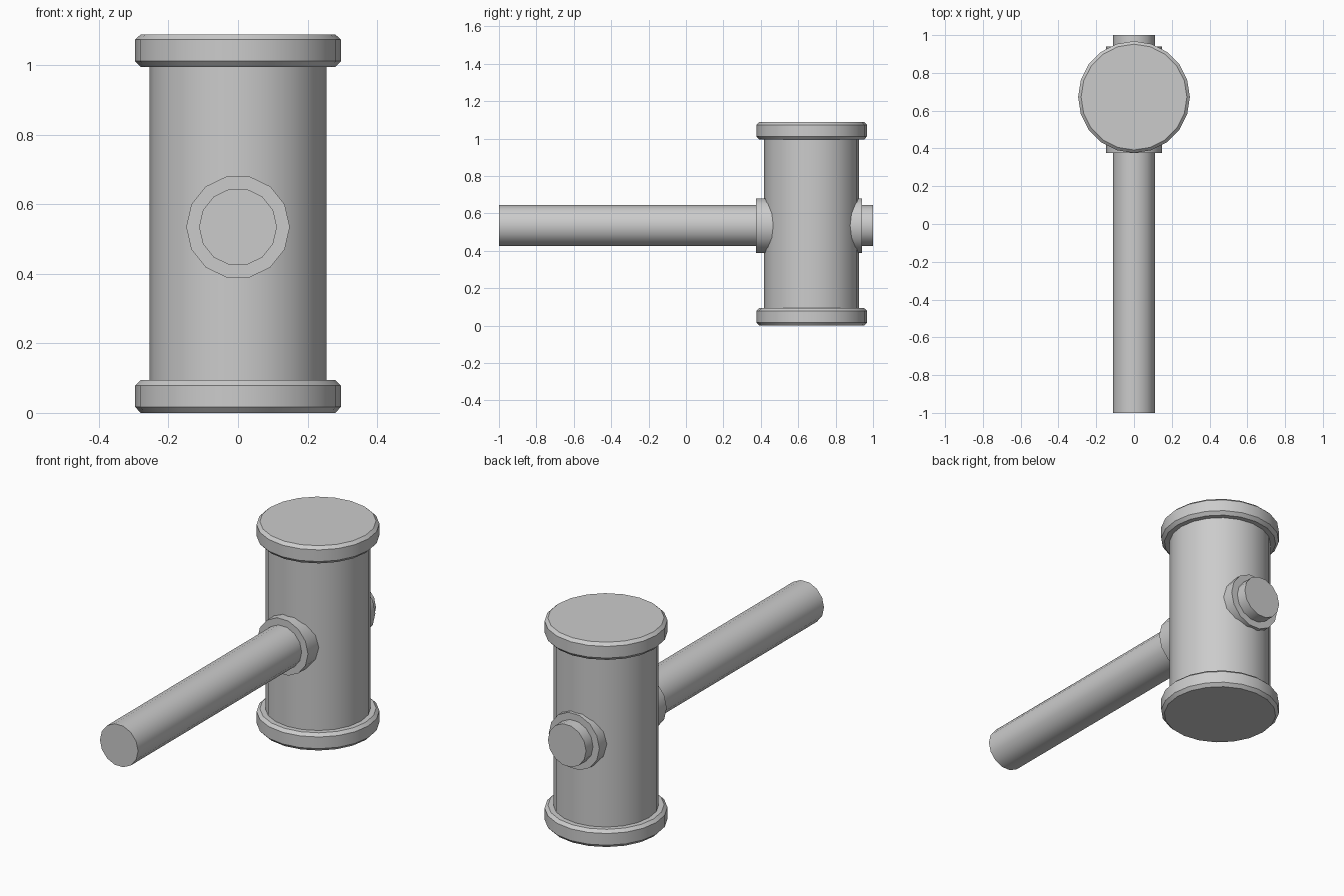
import bpy, math

if "Cube" in bpy.data.objects:
    bpy.data.objects.remove(bpy.data.objects["Cube"])

HEAD_Y = 0.672      # head axis position
HANDLE_Z = 0.535    # handle axis height


def lathe(name, profile, sides, location, along_y=False):
    """Closed turned solid from (radius, height) rings; first vertex on the x axis."""
    verts, faces = [], []
    for r, h in profile:
        for i in range(sides):
            a = 2 * math.pi * i / sides
            verts.append((r * math.cos(a), r * math.sin(a), h))
    for k in range(len(profile) - 1):
        for i in range(sides):
            j = (i + 1) % sides
            faces.append((k * sides + i, k * sides + j,
                          (k + 1) * sides + j, (k + 1) * sides + i))
    faces.append(tuple(reversed(range(sides))))
    faces.append(tuple(range((len(profile) - 1) * sides, len(profile) * sides)))
    if along_y:
        verts = [(x, h, -y) for x, y, h in verts]
    mesh = bpy.data.meshes.new(name)
    mesh.from_pydata(verts, [], faces)
    obj = bpy.data.objects.new(name, mesh)
    obj.location = location
    bpy.context.collection.objects.link(obj)
    bpy.ops.object.select_all(action='DESELECT')
    obj.select_set(True)
    bpy.context.view_layer.objects.active = obj
    bpy.ops.object.shade_smooth_by_angle(angle=math.radians(30))
    return obj


# Head barrel
lathe("head_barrel", [(0.254, 0.05), (0.254, 1.04)], 20, (0, HEAD_Y, 0))

# Chamfered striking rims at both ends of the head
for name, z in (("bottom_rim", 0.0), ("top_rim", 0.995)):
    lathe(name, [(0.28, 0), (0.296, 0.017), (0.296, 0.079), (0.28, 0.094)],
          20, (0, HEAD_Y, z))

# Collar through the head, showing front and back
lathe("handle_collar", [(0.149, 0.375), (0.149, 0.941)], 14,
      (0, 0, HANDLE_Z), along_y=True)

# Handle
lathe("handle", [(0.112, -1.0), (0.112, 1.0)], 14,
      (0, 0, HANDLE_Z), along_y=True)
